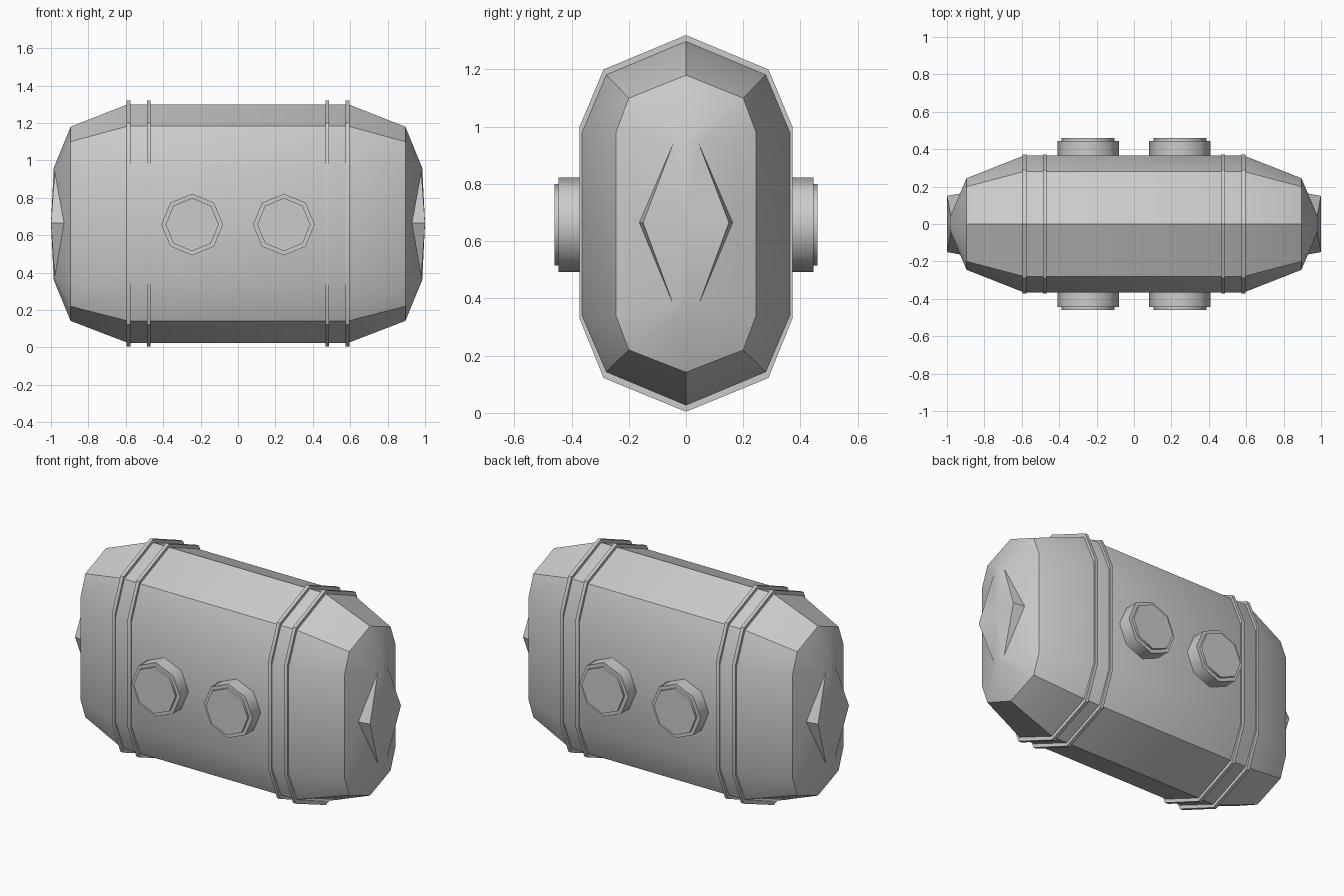
import bpy, bmesh, math
from mathutils import Matrix

if "Cube" in bpy.data.objects:
    bpy.data.objects.remove(bpy.data.objects["Cube"])


def section(half):
    """Close a top-to-bottom half outline (y, z) into a full loop."""
    return half + [(-y, z) for y, z in half[-2:0:-1]]


def ring(bm, x, pts):
    return [bm.verts.new((x, y, z)) for y, z in pts]


def bridge(bm, a, b):
    n = len(a)
    for i in range(n):
        j = (i + 1) % n
        bm.faces.new((a[i], a[j], b[j], b[i]))


def finish(name, bm, angle=30):
    bmesh.ops.recalc_face_normals(bm, faces=bm.faces)
    me = bpy.data.meshes.new(name)
    bm.to_mesh(me)
    bm.free()
    ob = bpy.data.objects.new(name, me)
    bpy.context.collection.objects.link(ob)
    bpy.ops.object.select_all(action='DESELECT')
    ob.select_set(True)
    bpy.context.view_layer.objects.active = ob
    bpy.ops.object.shade_smooth_by_angle(angle=math.radians(angle))
    return ob


BODY = section([(0, 1.30), (.28, 1.183), (.365, .98), (.365, .34), (.28, .142), (0, .025)])
END = section([(0, 1.18), (.2, 1.10), (.245, .98), (.245, .34), (.2, .22), (0, .142)])
BAND = section([(0, 1.32), (.288, 1.20), (.372, 1.0), (.372, .33), (.288, .122), (0, .004)])

# Barrel body with tapered shoulders and faceted ends
bm = bmesh.new()
loops = [ring(bm, x, p) for x, p in ((-.895, END), (-.59, BODY), (.59, BODY), (.895, END))]
for a, b in zip(loops, loops[1:]):
    bridge(bm, a, b)

for s, rim in ((-1, loops[0]), (1, loops[-1])):
    top = bm.verts.new((s * .985, 0, .96))
    bot = bm.verts.new((s * .985, 0, .36))
    mid = bm.verts.new((s * 1.0, 0, .665))
    for side in (1, -1):
        a, b, c, d, e, f = [rim[(side * i) % 10] for i in range(6)]
        t2 = bm.verts.new((s * .98, side * .045, .94))
        b2 = bm.verts.new((s * .98, side * .045, .38))
        base = bm.verts.new((s * .93, side * .163, .665))
        lip = bm.verts.new((s * 1.0, side * .15, .665))
        for face in ((a, b, top), (b, t2, top), (b, c, t2), (c, base, t2), (c, d, base),
                     (d, b2, base), (d, e, b2), (e, bot, b2), (e, f, bot),
                     # raised diamond boss
                     (t2, base, lip), (lip, base, b2),
                     (top, t2, mid), (t2, lip, mid), (lip, b2, mid), (b2, bot, mid)):
            bm.faces.new(face)
finish("barrel_body", bm)

# Thin hoops round the body
inner = [(y * .98, .6625 + (z - .6625) * .98) for y, z in BODY]
for name, x in (("outer_hoop_left", -.585), ("inner_hoop_left", -.477),
                ("inner_hoop_right", .477), ("outer_hoop_right", .585)):
    bm = bmesh.new()
    w = .0105
    rings = [ring(bm, x - w, inner), ring(bm, x - w, BAND),
             ring(bm, x + w, BAND), ring(bm, x + w, inner)]
    for i in range(4):
        bridge(bm, rings[i], rings[(i + 1) % 4])
    finish(name, bm)

# Octagonal plugs on front and back: thick base with a slim cap
for face, s in (("front", -1), ("back", 1)):
    for hand, x in (("left", -.245), ("right", .245)):
        bm = bmesh.new()
        for r, y0, y1 in ((.165, .35, .445), (.142, .44, .459)):
            m = (Matrix.Translation((x, s * (y0 + y1) / 2, .657))
                 @ Matrix.Rotation(math.pi / 2, 4, 'X'))
            bmesh.ops.create_cone(bm, cap_ends=True, segments=8, radius1=r,
                                  radius2=r, depth=y1 - y0, matrix=m)
        finish(f"{face}_plug_{hand}", bm, 50)
